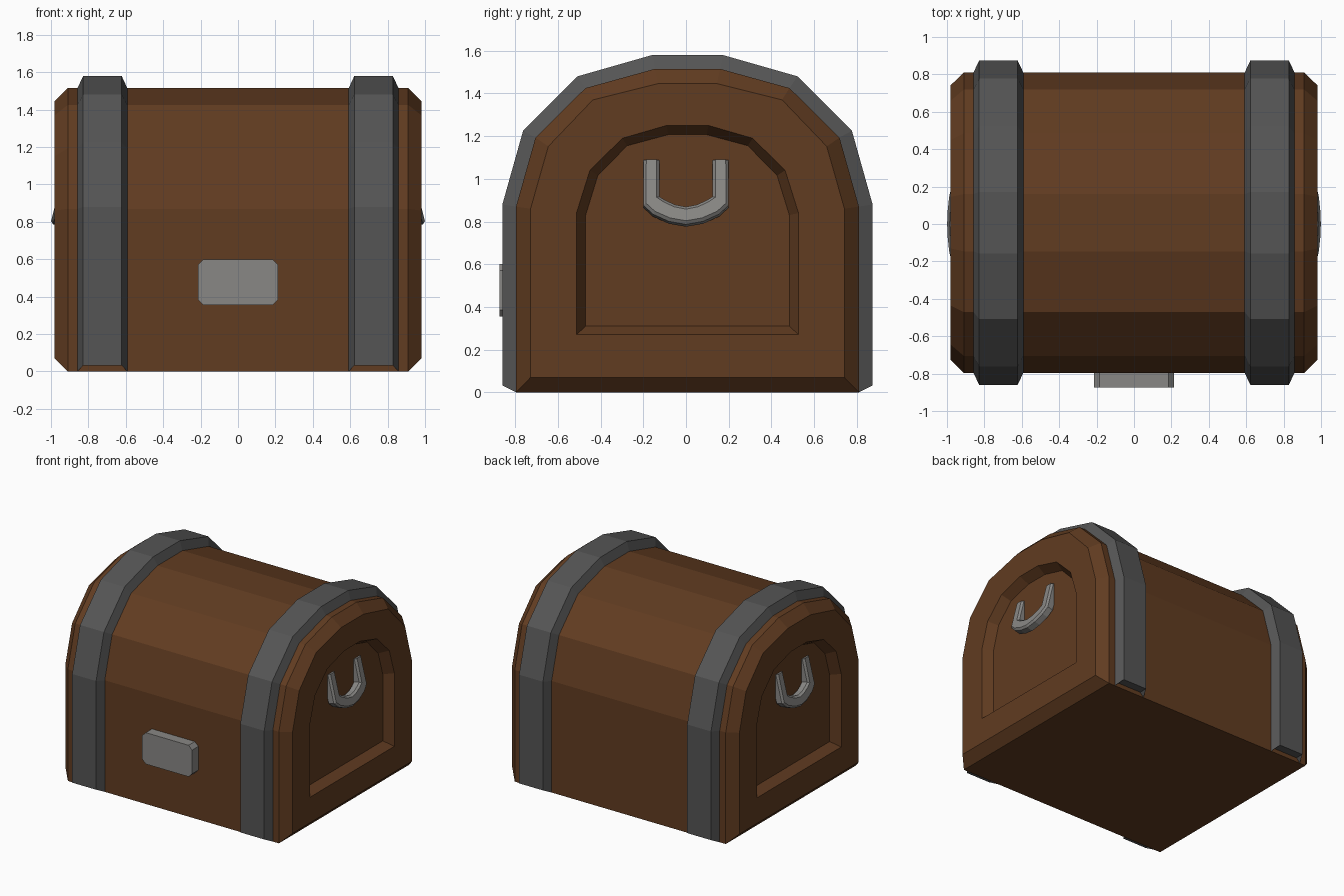
import bpy, bmesh
from math import sin, cos
from mathutils import Vector

if "Cube" in bpy.data.objects:
    bpy.data.objects.remove(bpy.data.objects["Cube"])

CY = 0.007  # depth centre of the chest body


def material(name, rgb):
    m = bpy.data.materials.new(name)
    m.diffuse_color = (*rgb, 1)
    m.use_nodes = True
    m.node_tree.nodes["Principled BSDF"].inputs["Base Color"].default_value = m.diffuse_color
    return m


wood = material("wood", (0.12, 0.045, 0.015))
iron = material("dark_iron", (0.09, 0.09, 0.09))
steel = material("pale_steel", (0.25, 0.245, 0.235))


def loft(name, rings, mat):
    """Skin a list of equal-sized point rings and cap both ends."""
    bm = bmesh.new()
    vs = [[bm.verts.new(p) for p in r] for r in rings]
    n = len(rings[0])
    for a, b in zip(vs, vs[1:]):
        for i in range(n):
            j = (i + 1) % n
            bm.faces.new((a[i], a[j], b[j], b[i]))
    bm.faces.new(vs[0])
    bm.faces.new(vs[-1])
    bmesh.ops.recalc_face_normals(bm, faces=bm.faces)
    me = bpy.data.meshes.new(name)
    bm.to_mesh(me)
    bm.free()
    me.materials.append(mat)
    ob = bpy.data.objects.new(name, me)
    bpy.context.collection.objects.link(ob)
    return ob


def ring(x, half):
    """Symmetric arched outline at position x from its right half."""
    pts = half + [(-y, z) for y, z in reversed(half)]
    return [(x, y + CY, z) for y, z in pts]


# Arched outlines (half width, height), from the sill up to the crown
full = [(0.803, 0), (0.803, 0.87), (0.712, 1.193), (0.478, 1.425), (0.153, 1.515)]
end = [(0.735, 0.07), (0.735, 0.86), (0.652, 1.152), (0.443, 1.37), (0.138, 1.446)]
rim = [(0.52, 0.27), (0.52, 0.84), (0.457, 1.04), (0.305, 1.19), (0.098, 1.25)]
floor = [(0.477, 0.31), (0.477, 0.83), (0.42, 1.015), (0.283, 1.155), (0.09, 1.207)]
strap = [(0.867, 0.033), (0.867, 0.88), (0.77, 1.225), (0.515, 1.48), (0.165, 1.58)]

# Chest body with chamfered ends and recessed end panels
half_body = [(0.91, floor), (0.98, rim), (0.98, end), (0.91, full)]
loft("chest_body", [ring(-x, p) for x, p in half_body]
     + [ring(x, p) for x, p in reversed(half_body)], wood)

# Iron straps with bevelled edges
for side, s in (("left", -1), ("right", 1)):
    loft(side + "_strap", [ring(s * x, p) for x, p in
         ((0.592, full), (0.622, strap), (0.828, strap), (0.858, full))], iron)

# Lock plate with clipped corners
w, z0, z1, c = 0.215, 0.355, 0.6, 0.03
plate = [(-w, z0 + c), (-w + c, z0), (w - c, z0), (w, z0 + c),
         (w, z1 - c), (w - c, z1), (-w + c, z1), (-w, z1 - c)]
loft("lock_plate", [[(x, y, z) for x, z in plate] for y in (-0.873, -0.75)], steel)

# U-shaped handles, leaning outward at the bottom: (outer, inner) edge pairs
left_half = [((-0.2, 1.09), (-0.125, 1.09)), ((-0.2, 0.88), (-0.125, 0.92)),
             ((-0.155, 0.838), (-0.095, 0.902)), ((-0.08, 0.804), (-0.05, 0.882)),
             ((0, 0.79), (0, 0.872))]
pairs = left_half + [((-o[0], o[1]), (-i[0], i[1])) for o, i in left_half[-2::-1]]
tilt, depth, bev = 0.24, 0.06, 0.014


def section(outer, inner, s):
    o, i = Vector(outer), Vector(inner)
    d = (i - o).normalized() * bev
    pts = []
    for p, t in ((o, depth), (o, bev), (o + d, 0), (i - d, 0), (i, bev), (i, depth)):
        x = 1.0 - (p.y - 0.80) * 0.245 - t * cos(tilt)
        pts.append((s * x, p.x, p.y - t * sin(tilt)))
    return pts


for side, s in (("left", -1), ("right", 1)):
    loft(side + "_handle", [section(o, i, s) for o, i in pairs], steel)
